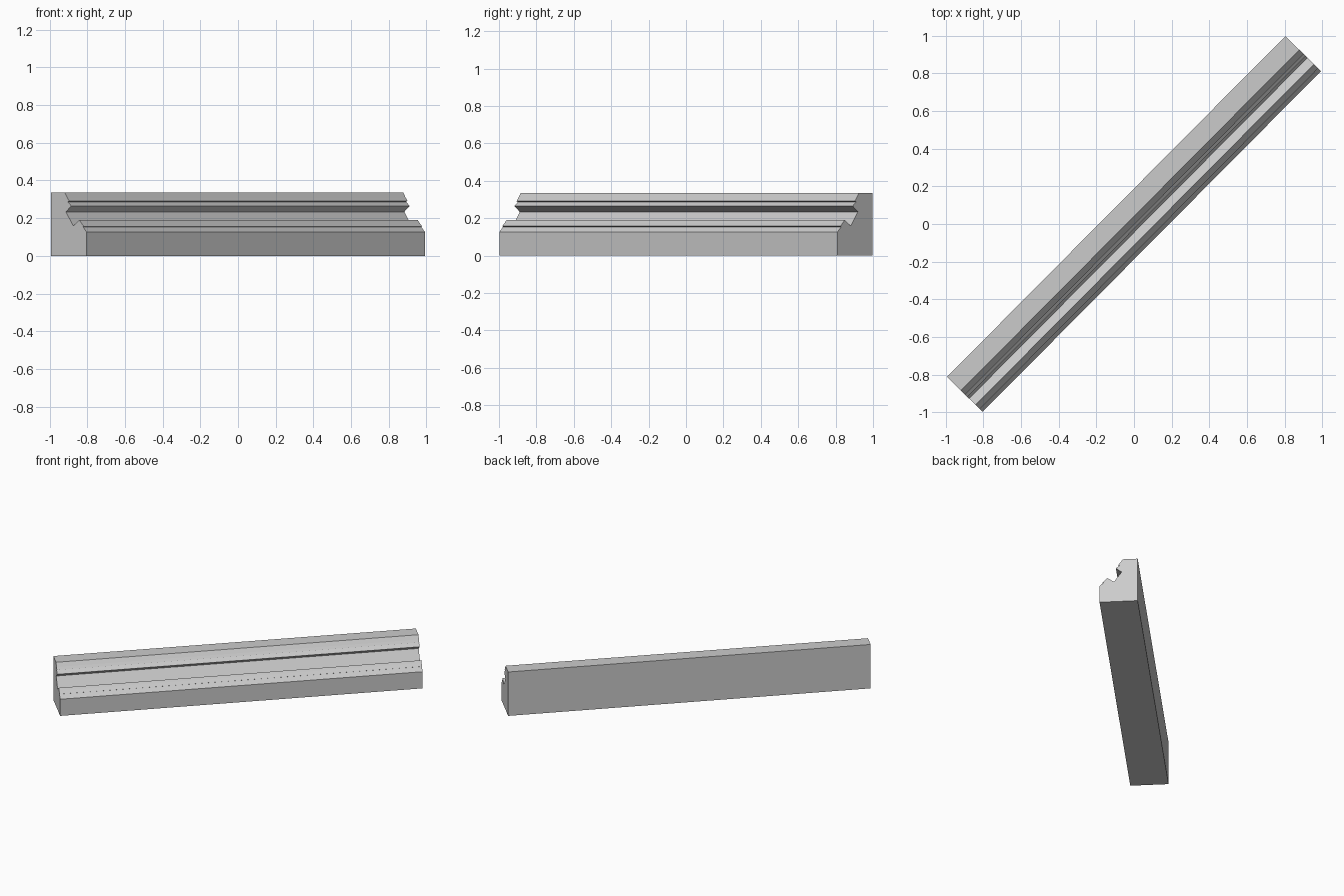
import bpy, bmesh, math
from mathutils import Matrix

if "Cube" in bpy.data.objects:
    bpy.data.objects.remove(bpy.data.objects["Cube"])

LENGTH, DEPTH = 2.548, 0.265
ANGLE = math.radians(45.2)

# Cross-section: (fraction of depth from the back, height)
profile = [
    (0, 0), (0, .335), (.39, .335),                 # back and flat top
    (.46, .308), (.51, .291), (.47, .287),          # upper lip
    (.57, .265), (.42, .234), (.62, .159),          # nose, undercut, valley
    (.80, .19), (.85, .175), (.92, .157), (.90, .154),  # lower ridge
    (1, .127), (1, 0),                              # front face
]

# Straight moulding, extruded along its length
bm = bmesh.new()
ring = [bm.verts.new((-LENGTH / 2, DEPTH * (.5 - s), z)) for s, z in profile]
face = bm.faces.new(ring)
ext = bmesh.ops.extrude_face_region(bm, geom=[face], use_keep_orig=True)
moved = [g for g in ext["geom"] if isinstance(g, bmesh.types.BMVert)]
bmesh.ops.translate(bm, verts=moved, vec=(LENGTH, 0, 0))
bmesh.ops.recalc_face_normals(bm, faces=bm.faces)

# Turn it onto the diagonal
bmesh.ops.transform(bm, matrix=Matrix.Rotation(ANGLE, 4, 'Z'), verts=bm.verts)
mesh = bpy.data.meshes.new("moulding")
bm.to_mesh(mesh)
bm.free()
moulding = bpy.data.objects.new("moulding", mesh)
bpy.context.collection.objects.link(moulding)
